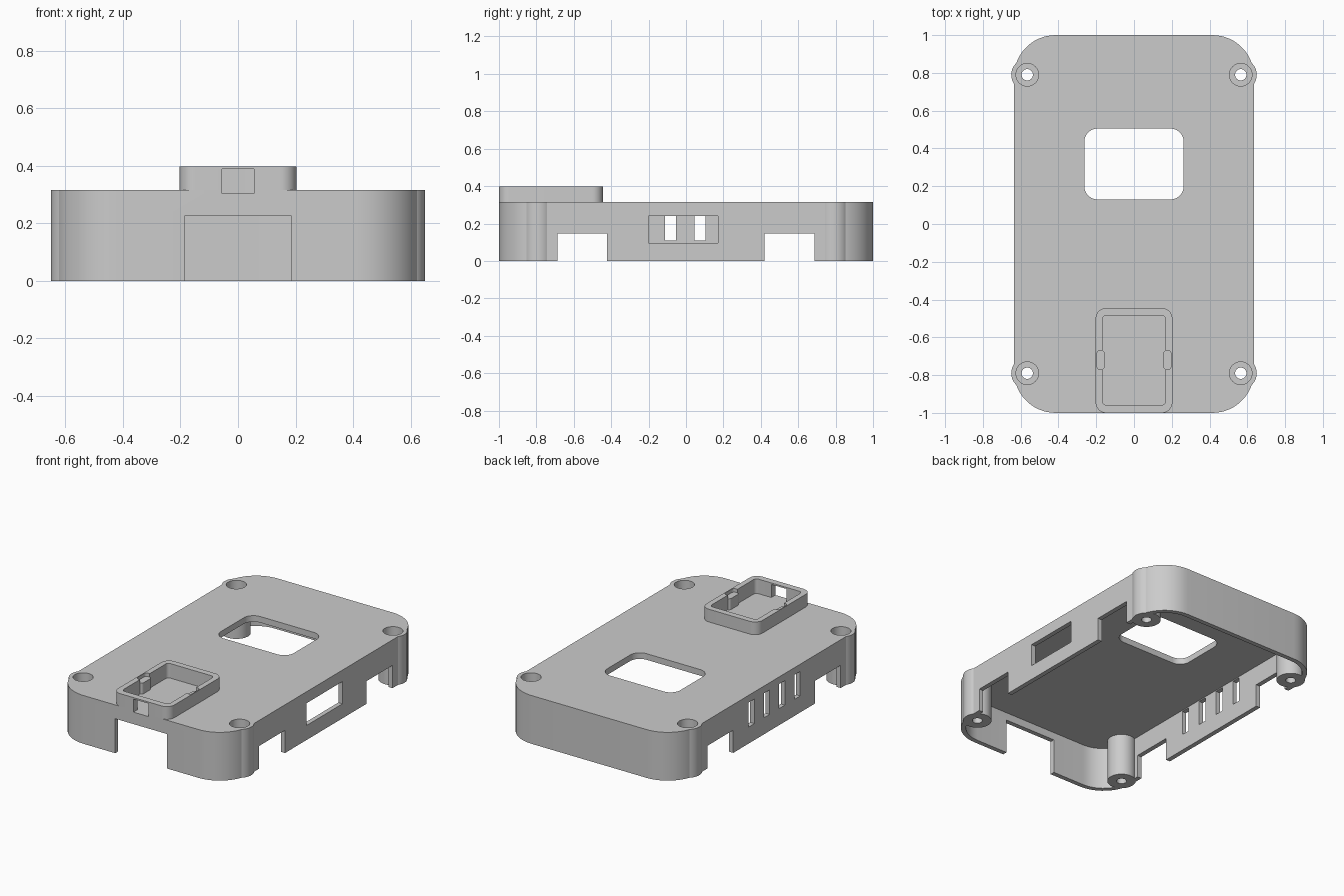
import bpy, bmesh
from math import sin, cos, pi, radians

cube = bpy.data.objects.get("Cube")
if cube:
    bpy.data.objects.remove(cube, do_unlink=True)

# Single grey plastic
grey = bpy.data.materials.new("grey_plastic")
grey.use_nodes = True
colour = (0.6, 0.6, 0.6, 1)
grey.diffuse_color = colour
grey.node_tree.nodes["Principled BSDF"].inputs["Base Color"].default_value = colour


def prism(name, points, z0, z1):
    """Extrude a closed outline between two heights."""
    bm = bmesh.new()
    base = bm.faces.new([bm.verts.new((x, y, z0)) for x, y in points])
    top = bmesh.ops.extrude_face_region(bm, geom=[base])["geom"]
    verts = [v for v in top if isinstance(v, bmesh.types.BMVert)]
    bmesh.ops.translate(bm, verts=verts, vec=(0, 0, z1 - z0))
    bmesh.ops.recalc_face_normals(bm, faces=bm.faces)
    mesh = bpy.data.meshes.new(name)
    bm.to_mesh(mesh)
    bm.free()
    mesh.materials.append(grey)
    ob = bpy.data.objects.new(name, mesh)
    bpy.context.collection.objects.link(ob)
    return ob


def rounded(x0, x1, y0, y1, r, steps=12):
    """Outline of a rectangle with round corners."""
    centres = [(x1 - r, y1 - r), (x0 + r, y1 - r), (x0 + r, y0 + r), (x1 - r, y0 + r)]
    return [(cx + r * cos(a), cy + r * sin(a))
            for q, (cx, cy) in enumerate(centres)
            for a in [(q + i / steps) * pi / 2 for i in range(steps + 1)]]


def circle(cx, cy, r, n=40):
    return [(cx + r * cos(2 * pi * i / n), cy + r * sin(2 * pi * i / n)) for i in range(n)]


def box(x0, x1, y0, y1, z0, z1):
    return prism("cutter", [(x0, y0), (x1, y0), (x1, y1), (x0, y1)], z0, z1)


def combine(target, tool, operation="DIFFERENCE"):
    """Apply a boolean and discard the tool."""
    tool.hide_render = True
    bpy.context.view_layer.objects.active = target
    mod = target.modifiers.new("boolean", "BOOLEAN")
    mod.operation, mod.solver, mod.object = operation, "EXACT", tool
    bpy.ops.object.modifier_apply(modifier=mod.name)
    bpy.data.objects.remove(tool, do_unlink=True)


HALF_X, WALL, TOP, CEILING = 0.635, 0.03, 0.315, 0.275
SCREWS = [(sx * 0.565, sy * 0.79) for sx in (-1, 1) for sy in (-1, 1)]

# Hollow shell, open underneath
body = prism("case_shell", rounded(-HALF_X, HALF_X, -1, 1, 0.22), 0, TOP)
inner = HALF_X - WALL
combine(body, prism("cavity", rounded(-inner, inner, WALL - 1, 1 - WALL, 0.19), -0.1, CEILING))

# Screw posts with countersunk wells
for x, y in SCREWS:
    combine(body, prism("screw_post", circle(x, y, 0.085), 0, TOP), "UNION")
for x, y in SCREWS:
    combine(body, prism("well", circle(x, y, 0.06), 0.15, 0.5))
    combine(body, prism("screw_hole", circle(x, y, 0.03), -0.1, 0.5))

# Display opening in the top
combine(body, prism("display", rounded(-0.263, 0.263, 0.13, 0.505, 0.07), 0.2, 0.5))

# Notches in both long sides and the front
for side in (-0.62, 0.62):
    for y in (-0.555, 0.553):
        combine(body, box(side - 0.07, side + 0.07, y - 0.133, y + 0.133, -0.1, 0.148))
combine(body, box(-0.186, 0.186, -1.1, -0.9, -0.1, 0.225))

# Vent slots on the right, connector window on the left
for y in (-0.24, -0.083, 0.075, 0.232):
    combine(body, box(-0.7, -0.55, y - 0.03, y + 0.03, 0.108, 0.268))
combine(body, box(0.55, 0.7, -0.2, 0.17, 0.095, 0.24))

# Raised sensor frame
FLOOR = 0.303
frame = prism("sensor_frame", rounded(-0.203, 0.203, -1, -0.445, 0.055), TOP, 0.398)
for part in (body, frame):
    combine(part, prism("pocket", rounded(-0.168, 0.168, -0.958, -0.485, 0.022), FLOOR, 0.5))
    combine(part, box(-0.055, 0.055, -1.1, -0.9, FLOOR, 0.388))

# Clips set into the frame walls, slightly below the rim
clips = []
for x in (-0.175, 0.175):
    outline = rounded(x - 0.022, x + 0.022, -0.77, -0.67, 0.018, 5)
    combine(frame, prism("clip_seat", outline, 0.375, 0.5))
    clips.append(prism("frame_clip", outline, FLOOR, 0.375))

# Smooth the curved walls, keep the edges crisp
bpy.ops.object.select_all(action="DESELECT")
for ob in [body, frame] + clips:
    ob.select_set(True)
bpy.context.view_layer.objects.active = body
bpy.ops.object.shade_smooth_by_angle(angle=radians(30))
